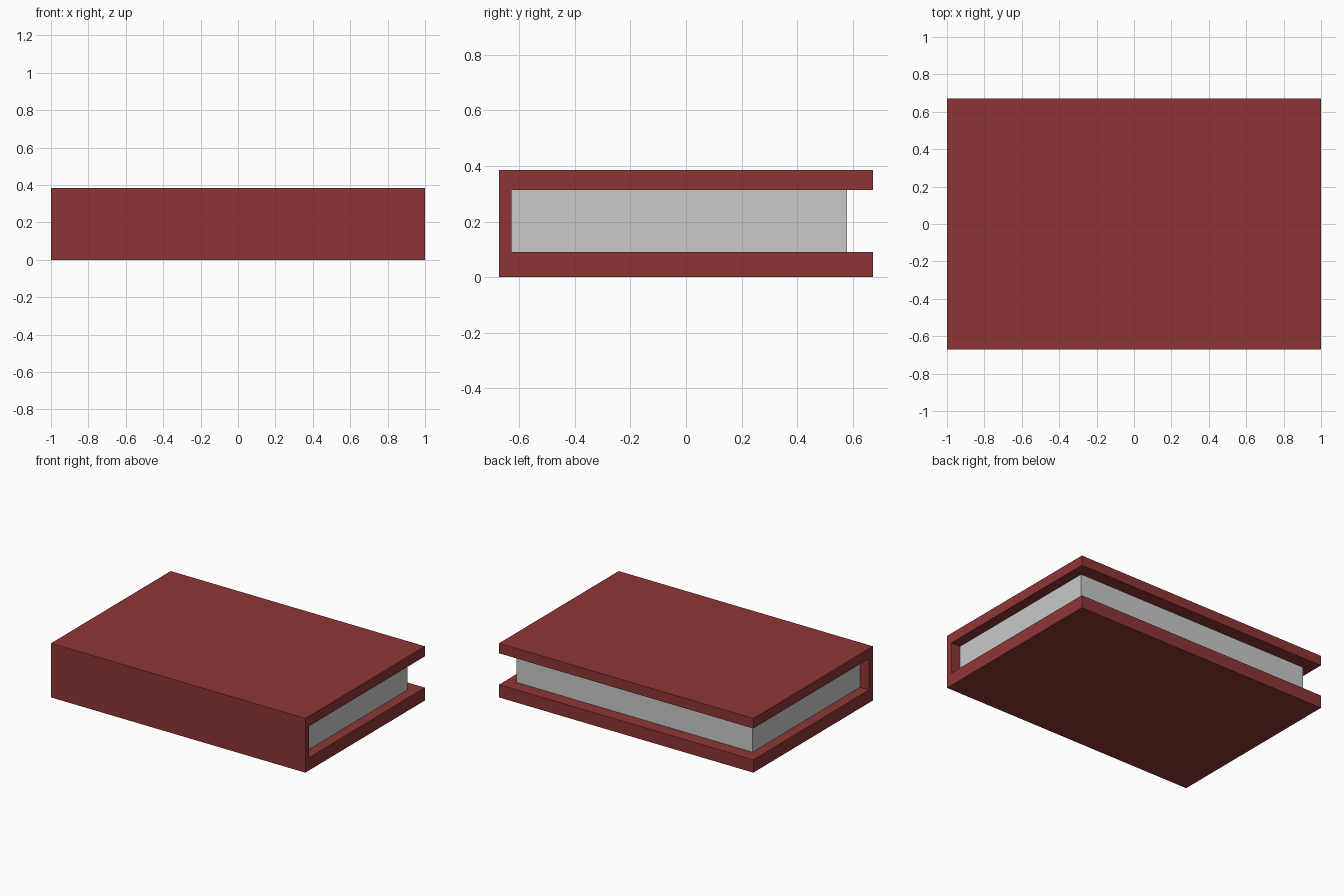
import bpy, bmesh

if "Cube" in bpy.data.objects:
    bpy.data.objects.remove(bpy.data.objects["Cube"])


def material(name, rgb):
    m = bpy.data.materials.new(name)
    m.diffuse_color = (*rgb, 1)
    m.use_nodes = True
    m.node_tree.nodes["Principled BSDF"].inputs["Base Color"].default_value = m.diffuse_color
    return m


def extrude_profile(name, profile, half_width, mat):
    """Extrude a closed (y, z) profile along x, centred on x = 0."""
    bm = bmesh.new()
    face = bm.faces.new([bm.verts.new((-half_width, y, z)) for y, z in profile])
    res = bmesh.ops.extrude_face_region(bm, geom=[face])
    moved = [v for v in res["geom"] if isinstance(v, bmesh.types.BMVert)]
    bmesh.ops.translate(bm, verts=moved, vec=(2 * half_width, 0, 0))
    bmesh.ops.recalc_face_normals(bm, faces=bm.faces)
    mesh = bpy.data.meshes.new(name)
    bm.to_mesh(mesh)
    bm.free()
    mesh.materials.append(mat)
    obj = bpy.data.objects.new(name, mesh)
    bpy.context.collection.objects.link(obj)
    return obj


red = material("cover_red", (0.274, 0.036, 0.036))
grey = material("page_grey", (0.578, 0.591, 0.584))

depth, top = 0.672, 0.385           # cover half depth and total height
spine, low, high = -0.628, 0.091, 0.314   # inner faces of the cover
page_edge = 0.579

# Cover: two boards joined by the spine, as one C-shaped section
extrude_profile("cover", [(-depth, 0), (depth, 0), (depth, low), (spine, low),
                          (spine, high), (depth, high), (depth, top), (-depth, top)],
                1.0, red)

# Page block, set back from the three open sides
extrude_profile("pages", [(spine, low), (page_edge, low),
                          (page_edge, high), (spine, high)], 0.928, grey)
